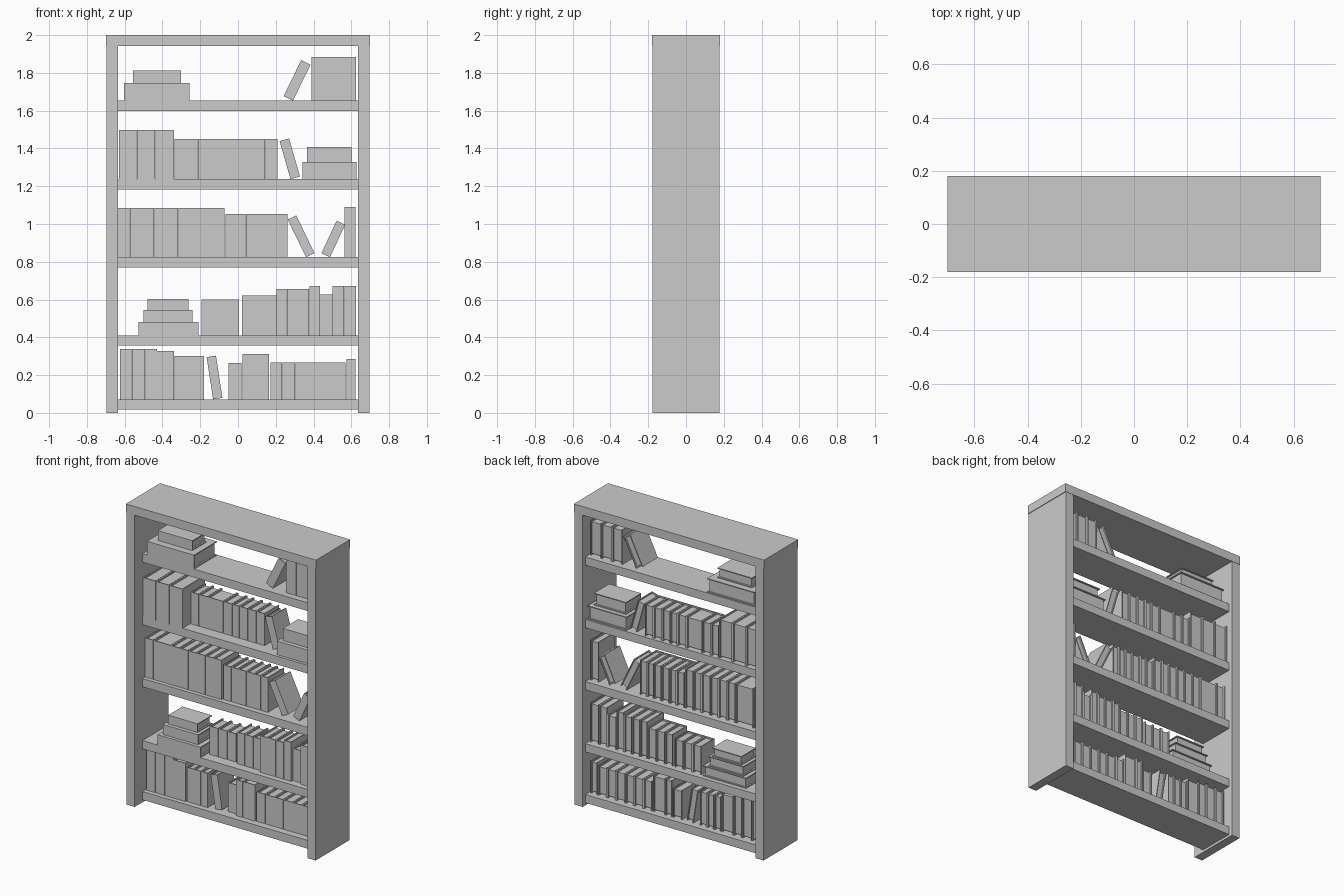
import bpy, bmesh, math
from mathutils import Matrix, Vector


def add_box(bm, x, y, z):
    m = Matrix.LocRotScale(Vector(((x[0] + x[1]) / 2, (y[0] + y[1]) / 2, (z[0] + z[1]) / 2)), None,
                           Vector((x[1] - x[0], y[1] - y[0], z[1] - z[0])))
    bmesh.ops.create_cube(bm, size=1, matrix=m)


def finish(bm, name):
    me = bpy.data.meshes.new(name)
    bm.to_mesh(me)
    bm.free()
    ob = bpy.data.objects.new(name, me)
    bpy.context.collection.objects.link(ob)


def board(name, x, y, z):
    bm = bmesh.new()
    add_box(bm, x, y, z)
    finish(bm, name)


def book(name, thick, height, yf, yb, matrix):
    """Spine at the front, two covers and an inset page block."""
    bm = bmesh.new()
    c, inset = 0.006, 0.01
    h = thick / 2
    s = yf + c
    # cover: U profile extruded upwards
    profile = [(-h, yf), (h, yf), (h, yb), (h - c, yb), (h - c, s), (c - h, s), (c - h, yb), (-h, yb)]
    f = bm.faces.new([bm.verts.new((x, y, 0)) for x, y in profile])
    ext = bmesh.ops.extrude_face_region(bm, geom=[f])
    bmesh.ops.translate(bm, vec=(0, 0, height),
                        verts=[v for v in ext["geom"] if isinstance(v, bmesh.types.BMVert)])
    bmesh.ops.recalc_face_normals(bm, faces=bm.faces)
    # pages
    add_box(bm, (c - h, h - c), (s, yb - inset), (inset, height - inset))
    bm.transform(matrix)
    finish(bm, name)


def row(z, edges, height, yf, yb=0.112):
    for a, b in zip(edges, edges[1:]):
        book("upright_book", b - a - 0.002, height, yf, yb, Matrix.Translation(((a + b) / 2, 0, z)))


def lean(z, pivot, thick, height, degrees, yf=-0.05, yb=0.11):
    """Positive degrees lean to the right; pivot is the x of the corner on the shelf."""
    side = thick / 2 if degrees > 0 else -thick / 2
    m = (Matrix.Translation((pivot, 0, z)) @ Matrix.Rotation(math.radians(degrees), 4, 'Y')
         @ Matrix.Translation((-side, 0, 0)))
    book("leaning_book", thick, height, yf, yb, m)


def stack(z, layers):
    for x0, x1, t, yf, yb in layers:
        m = Matrix.Translation((x0, 0, z + t / 2)) @ Matrix.Rotation(math.pi / 2, 4, 'Y')
        book("stacked_book", t, x1 - x0, yf, yb, m)
        z += t


# Case
board("top_board", (-0.70, 0.70), (-0.18, 0.18), (1.942, 2.0))
for s, n in ((-1, "left_side"), (1, "right_side")):
    board(n, sorted((s * 0.636, s * 0.696)), (-0.178, 0.178), (0, 1.942))
Z1, Z2, Z3, Z4, Z5 = 1.653, 1.237, 0.824, 0.411, 0.072
for z in (Z1, Z2, Z3, Z4, Z5):
    board("shelf", (-0.637, 0.637), (-0.097, 0.15), (z - 0.055, z))

# Top shelf
stack(Z1, [(-0.603, -0.256, 0.093, -0.097, 0.143), (-0.555, -0.301, 0.066, -0.05, 0.10)])
lean(Z1, 0.291, 0.055, 0.212, 26)
row(Z1, [0.389, 0.466, 0.545, 0.627], 0.23, -0.053)

# Second shelf
row(Z2, [-0.632, -0.537, -0.439, -0.339], 0.26, -0.097, 0.137)
row(Z2, [-0.336, -0.278, -0.214, -0.098, -0.032, 0.021, 0.082, 0.145, 0.209], 0.212, -0.016, 0.135)
lean(Z2, 0.278, 0.052, 0.21, -16, -0.03, 0.12)
stack(Z2, [(0.341, 0.627, 0.09, -0.078, 0.138), (0.365, 0.60, 0.08, -0.05, 0.11)])

# Third shelf
row(Z3, [-0.637, -0.574, -0.444, -0.381, -0.317, -0.257, -0.193, -0.135, -0.071], 0.26, -0.07)
row(Z3, [-0.066, -0.008, 0.042, 0.103, 0.159, 0.209, 0.262], 0.23, -0.06)
lean(Z3, 0.36, 0.05, 0.222, -25.8)
lean(Z3, 0.487, 0.05, 0.19, 25)
row(Z3, [0.563, 0.624], 0.265, -0.06)

# Fourth shelf
stack(Z4, [(-0.526, -0.209, 0.069, -0.097, 0.12), (-0.50, -0.241, 0.066, -0.075, 0.11),
           (-0.479, -0.262, 0.058, -0.05, 0.10)])
row(Z4, [-0.193, -0.127, -0.061, 0.005], 0.188, -0.025)
row(Z4, [0.019, 0.077, 0.14, 0.204], 0.21, -0.04)
row(Z4, [0.204, 0.259, 0.32, 0.378], 0.244, -0.06)
row(Z4, [0.378, 0.434], 0.26, -0.06)
row(Z4, [0.434, 0.50], 0.215, -0.045)
row(Z4, [0.50, 0.563, 0.627], 0.26, -0.06)

# Bottom shelf
row(Z5, [-0.627, -0.563, -0.492, -0.429], 0.267, -0.066)
row(Z5, [-0.429, -0.339], 0.255, -0.066)
row(Z5, [-0.336, -0.286, -0.233, -0.18], 0.228, -0.06)
lean(Z5, -0.132, 0.05, 0.226, -8.7)
row(Z5, [-0.05, 0.019], 0.193, -0.034)
row(Z5, [0.024, 0.074, 0.164], 0.24, -0.055)
row(Z5, [0.172, 0.235, 0.304, 0.368, 0.437, 0.503, 0.569], 0.196, -0.05)
row(Z5, [0.574, 0.624], 0.212, -0.05)
